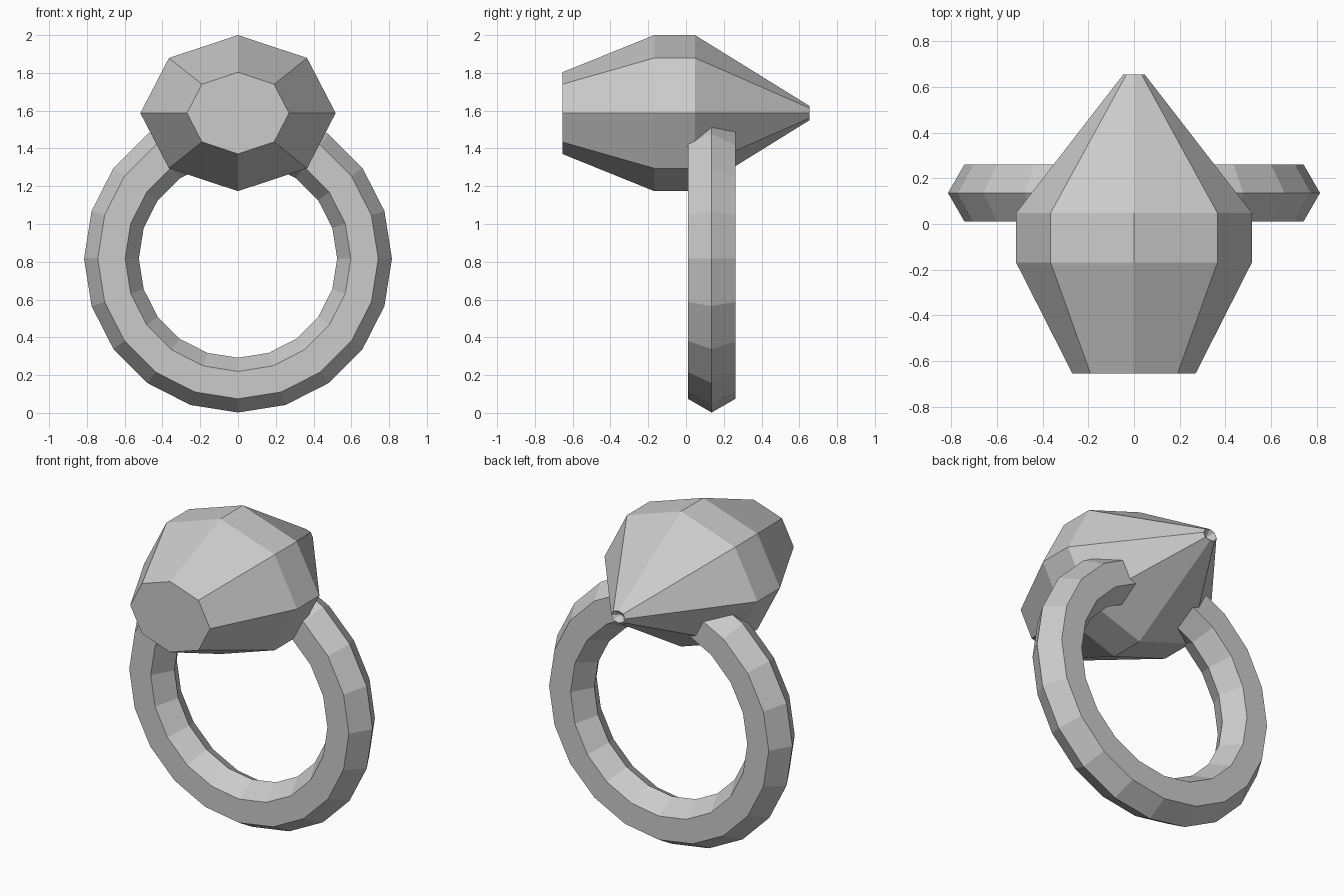
import bpy, bmesh, math

if "Cube" in bpy.data.objects:
    bpy.data.objects.remove(bpy.data.objects["Cube"])

grey = bpy.data.materials.new("plain grey")
grey.diffuse_color = (0.6, 0.6, 0.6, 1)
grey.use_nodes = True
grey.node_tree.nodes["Principled BSDF"].inputs["Base Color"].default_value = grey.diffuse_color


def make_object(name, bm):
    bmesh.ops.recalc_face_normals(bm, faces=bm.faces)
    mesh = bpy.data.meshes.new(name)
    bm.to_mesh(mesh)
    bm.free()
    mesh.materials.append(grey)
    obj = bpy.data.objects.new(name, mesh)
    bpy.context.collection.objects.link(obj)
    return obj


def loop(bm, n, point):
    return [bm.verts.new(point(2 * math.pi * i / n)) for i in range(n)]


def bridge(bm, a, b):
    n = len(a)
    for i in range(n):
        bm.faces.new((a[i], a[(i + 1) % n], b[(i + 1) % n], b[i]))


# Band: 20-segment ring with a hexagonal section
bm = bmesh.new()
R, r, cy, cz = 0.67, 0.145, 0.136, 0.817
sections = []
for k in range(20):
    t = 2 * math.pi * k / 20
    sections.append(loop(bm, 6, lambda a: (
        (R + r * math.cos(a)) * math.sin(t),
        cy + r * math.sin(a),
        cz - (R + r * math.cos(a)) * math.cos(t))))
for k in range(20):
    bridge(bm, sections[k], sections[(k + 1) % 20])
make_object("band", bm)

# Stone: eight-sided faceted gem along y (y, half width, half height)
bm = bmesh.new()
profile = [(-0.655, 0.27, 0.216), (-0.168, 0.517, 0.413),
           (0.048, 0.517, 0.413), (0.655, 0.047, 0.037)]
rings = [loop(bm, 8, lambda a: (w * math.sin(a), y, 1.587 + h * math.cos(a)))
         for y, w, h in profile]
for a, b in zip(rings, rings[1:]):
    bridge(bm, a, b)
bm.faces.new(rings[0])
# tiny dimple at the tip
centre = bm.verts.new((0, 0.62, 1.587))
for i in range(8):
    bm.faces.new((rings[-1][i], rings[-1][(i + 1) % 8], centre))
make_object("stone", bm)
